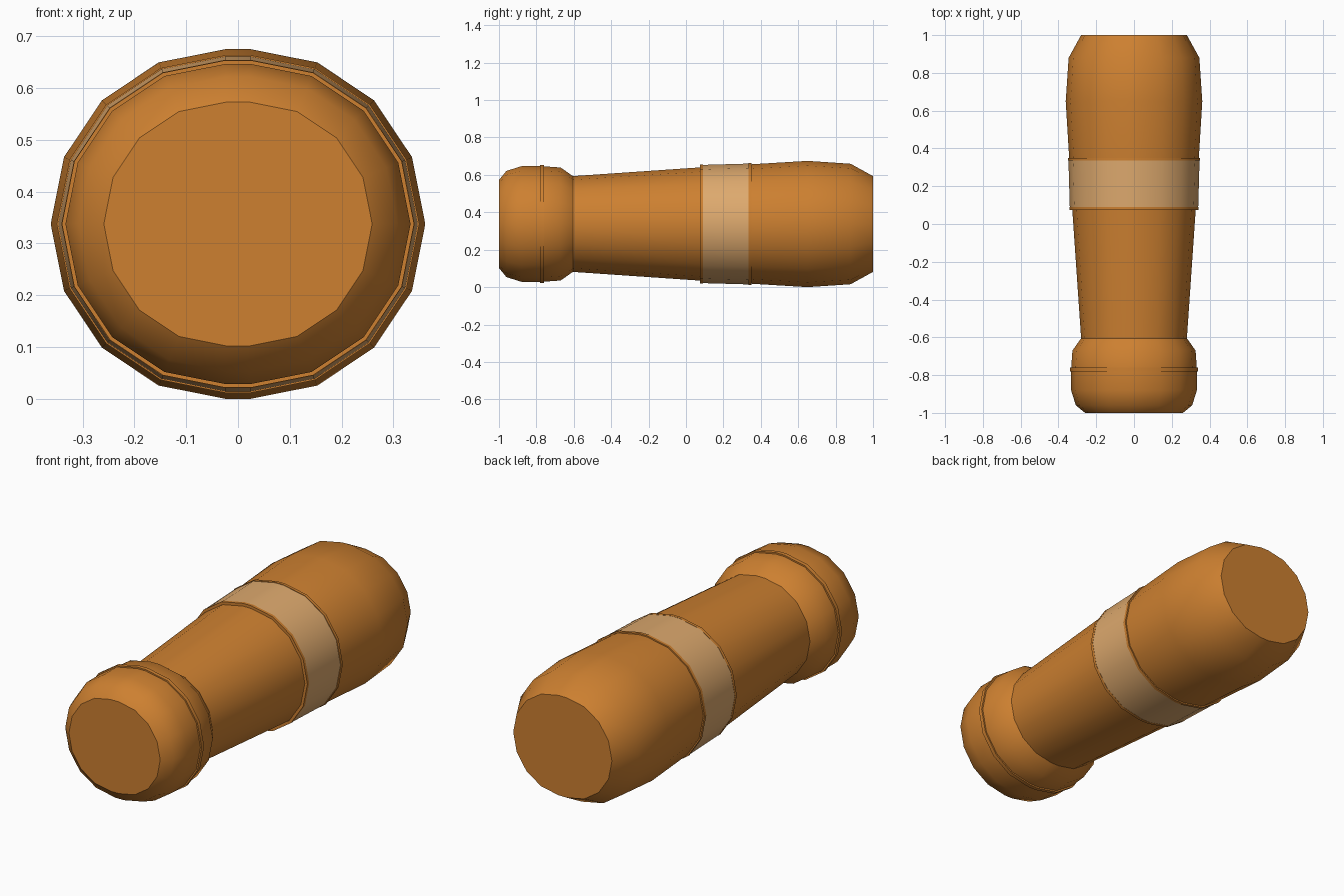
import bpy, bmesh
from math import sin, cos, pi, radians

cube = bpy.data.objects.get("Cube")
if cube:
    bpy.data.objects.remove(cube)

AXIS_Z = 0.3375   # height of the long axis
SPREAD = 0.024    # half width of the flat strip along top and bottom
STEPS = 8         # sides per half circle


def material(name, rgb):
    m = bpy.data.materials.new(name)
    m.use_nodes = True
    m.diffuse_color = (*rgb, 1)
    m.node_tree.nodes["Principled BSDF"].inputs["Base Color"].default_value = (*rgb, 1)
    return m


orange = material("burnt orange", (0.61, 0.216, 0.03))
tan = material("pale tan", (0.73, 0.40, 0.156))


def section(bm, y, r):
    """One ring: two half circles pushed apart sideways."""
    ring = []
    for side in (1, -1):
        for i in range(STEPS + 1):
            a = pi * i / STEPS
            ring.append(bm.verts.new((side * (SPREAD + r * sin(a)), y,
                                      AXIS_Z + side * r * cos(a))))
    return ring


def lathe(name, profile, mat, capped=False):
    bm = bmesh.new()
    rings = [section(bm, y, r) for y, r in profile]
    for a, b in zip(rings, rings[1:]):
        for i in range(len(a)):
            j = (i + 1) % len(a)
            bm.faces.new((a[i], a[j], b[j], b[i]))
    if capped:
        bm.faces.new(rings[0])
        bm.faces.new(rings[-1])
    bmesh.ops.recalc_face_normals(bm, faces=bm.faces)
    mesh = bpy.data.meshes.new(name)
    bm.to_mesh(mesh)
    bm.free()
    mesh.materials.append(mat)
    ob = bpy.data.objects.new(name, mesh)
    bpy.context.collection.objects.link(ob)
    bpy.ops.object.select_all(action='DESELECT')
    ob.select_set(True)
    bpy.context.view_layer.objects.active = ob
    bpy.ops.object.shade_smooth_by_angle(angle=radians(37))


def collar(name, y0, y1, r, depth):
    """Narrow raised ring with closed sides."""
    lathe(name, [(y0, r - depth), (y0, r), (y1, r), (y1, r - depth)], orange)


# Rounded front knob, tapered neck and bulging rear
lathe("handle_body", [(-1, 0.235), (-0.96, 0.284), (-0.88, 0.309), (-0.77, 0.309),
                      (-0.67, 0.302), (-0.605, 0.256), (0.08, 0.303), (0.345, 0.319),
                      (0.65, 0.3375), (0.88, 0.322), (1, 0.256)], orange, capped=True)

# Raised rings and the pale band between the rear pair
collar("knob_ring", -0.78, -0.76, 0.316, 0.02)
collar("band_front_ring", 0.075, 0.09, 0.317, 0.025)
collar("band_rear_ring", 0.335, 0.35, 0.326, 0.02)
lathe("pale_band", [(0.09, 0.316), (0.335, 0.323)], tan)
